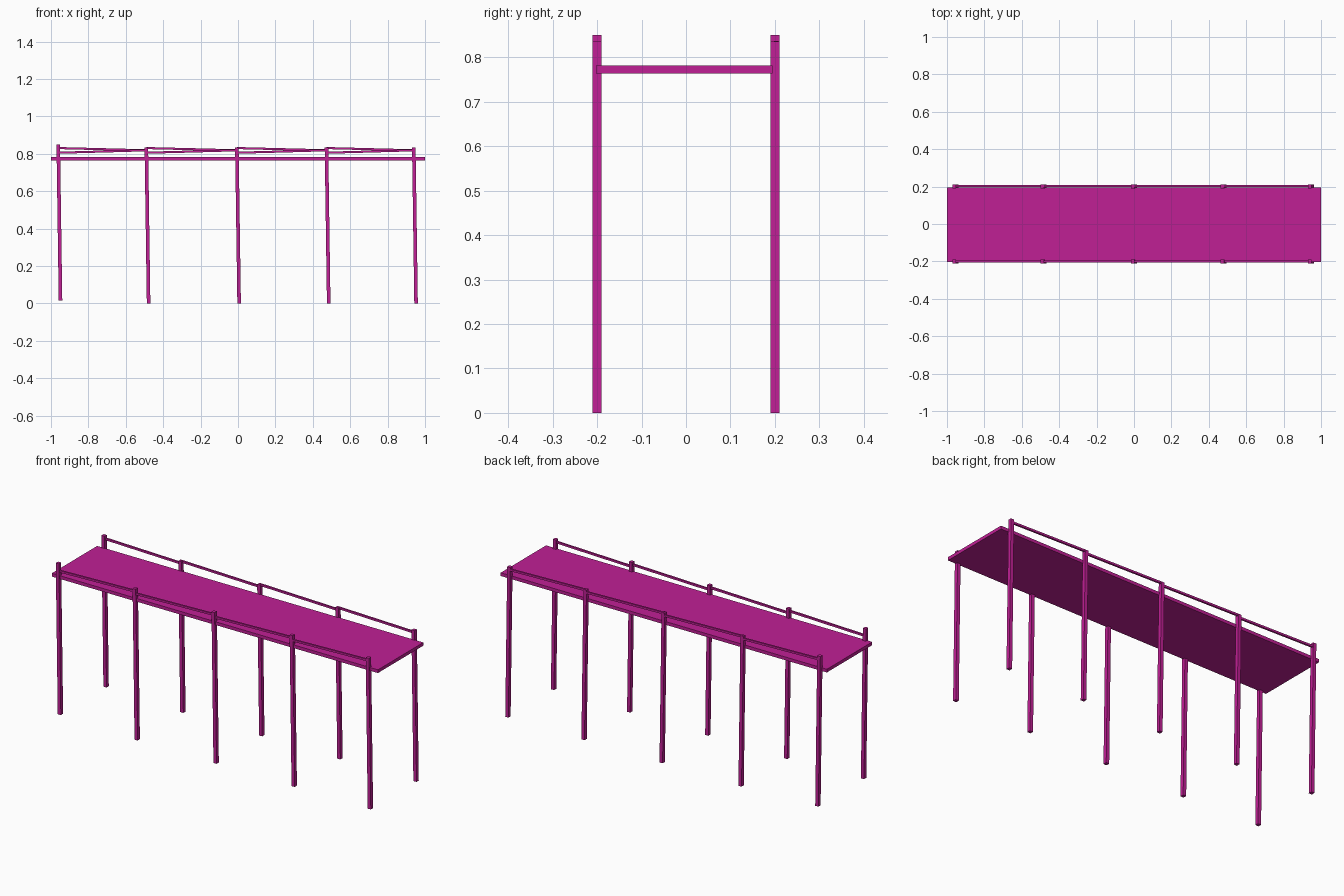
import bpy
from mathutils import Vector

if "Cube" in bpy.data.objects:
    bpy.data.objects.remove(bpy.data.objects["Cube"], do_unlink=True)

COLOUR = (0.53, 0.014, 0.30, 1.0)
magenta = bpy.data.materials.new("magenta")
magenta.use_nodes = True
magenta.diffuse_color = COLOUR
magenta.node_tree.nodes["Principled BSDF"].inputs["Base Color"].default_value = COLOUR


def beam(name, start, end, width, depth):
    """Box running from start to end; width lies in the xz plane, depth along y."""
    start, end = Vector(start), Vector(end)
    axis = end - start
    bpy.ops.mesh.primitive_cube_add(size=1, location=(start + end) / 2)
    obj = bpy.context.object
    obj.name = name
    obj.scale = (width, depth, axis.length)
    obj.rotation_euler = Vector((0, 0, 1)).rotation_difference(axis).to_euler()
    obj.data.materials.append(magenta)
    return obj


# Deck
beam("deck", (-1, -0.004, 0.773), (1, -0.004, 0.773), 0.018, 0.397)

# Leaning posts; the pair at the right-hand end sits a little higher
POST_X = [-0.955, -0.484, 0.0, 0.479, 0.946]
LEAN = 0.006
for side, y in (("front", -0.2), ("back", 0.2)):
    for i, x in enumerate(POST_X):
        lift = 0.015 if i == 0 else 0.0
        beam(f"{side}_post_{i + 1}", (x + LEAN, y, lift),
             (x - LEAN, y, 0.835 + lift), 0.019, 0.02)

# Handrails, one sloping length per bay
for side, y, z_start in (("front", -0.201, 0.806), ("back", 0.203, 0.831)):
    for i, (a, b) in enumerate(zip(POST_X, POST_X[1:])):
        beam(f"{side}_rail_{i + 1}", (a - LEAN, y, z_start),
             (b - LEAN, y, 0.819), 0.011, 0.01)
